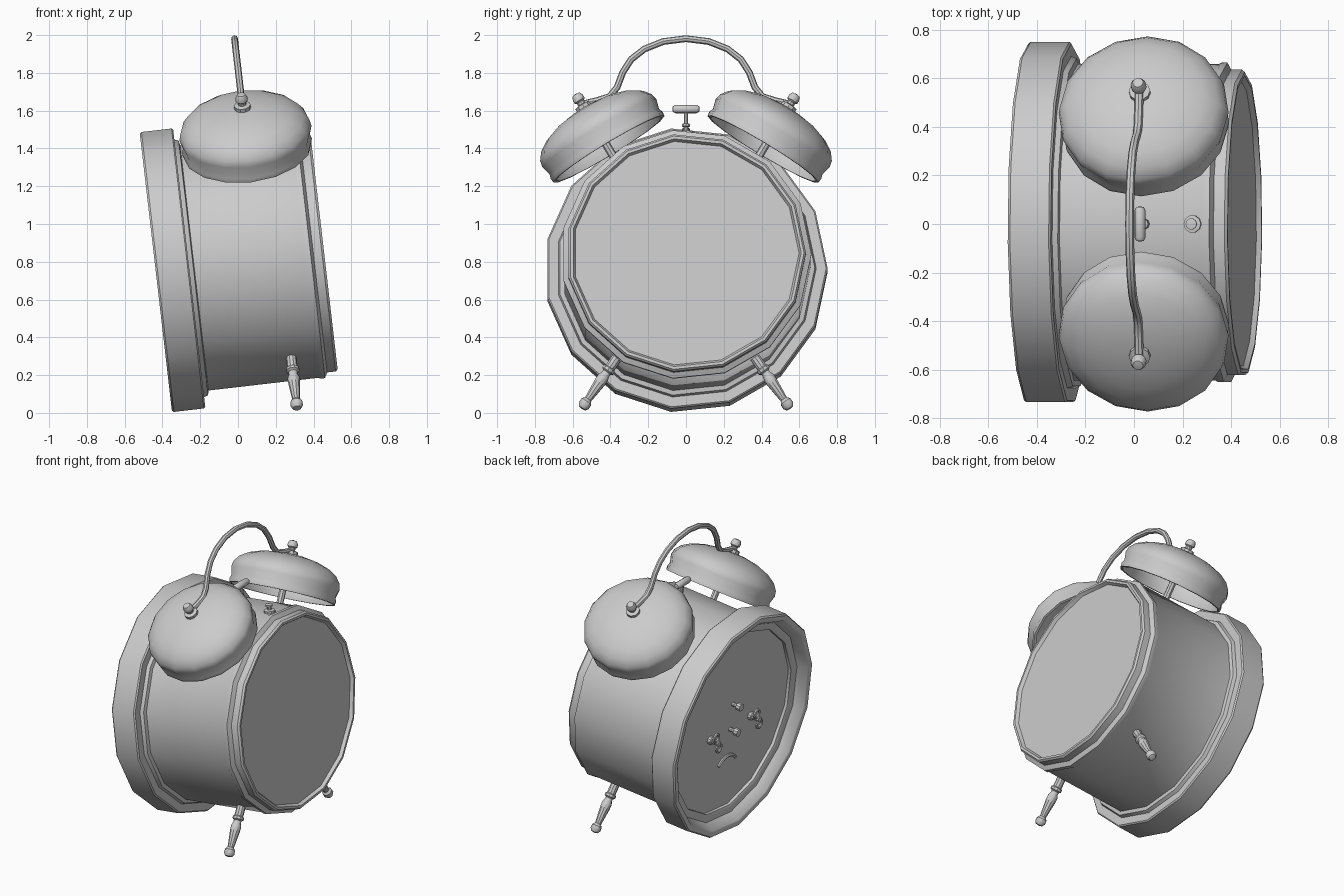
import bpy, bmesh, math
from mathutils import Matrix, Vector

if "Cube" in bpy.data.objects:
    bpy.data.objects.remove(bpy.data.objects["Cube"])

# Local clock frame: X = drum axis (dial faces +X), Y = width, Z = up; leans back slightly
CLOCK = Matrix.Translation((-0.435, 0, 0.745)) @ Matrix.Rotation(math.radians(-6.6), 4, 'Y')
# Turns a lathe made around Z into one around the drum axis
AXIAL = Matrix(((0, 0, 1, 0), (1, 0, 0, 0), (0, 1, 0, 0), (0, 0, 0, 1)))
MID = 0.556      # drum position of bells, handle and hammer


def finish(bm, name, m):
    bmesh.ops.remove_doubles(bm, verts=bm.verts, dist=1e-5)
    bmesh.ops.recalc_face_normals(bm, faces=bm.faces)
    me = bpy.data.meshes.new(name)
    bm.to_mesh(me)
    bm.free()
    me.transform(CLOCK @ m)
    ob = bpy.data.objects.new(name, me)
    bpy.context.collection.objects.link(ob)
    return ob


def lathe(name, profile, m, segs=15):
    """Spin (radius, height) points around Z."""
    bm = bmesh.new()
    rings = []
    for r, h in profile:
        if r == 0:
            rings.append([bm.verts.new((0, 0, h))] * segs)
        else:
            rings.append([bm.verts.new((r * math.cos(2 * math.pi * i / segs),
                                        r * math.sin(2 * math.pi * i / segs), h))
                          for i in range(segs)])
    for a, b in zip(rings, rings[1:]):
        for i in range(segs):
            j = (i + 1) % segs
            quad = list(dict.fromkeys((a[i], a[j], b[j], b[i])))
            if len(quad) > 2:
                bm.faces.new(quad)
    return finish(bm, name, m)


def tube(name, points, radius, segs=8, closed=False):
    """Sweep a round section along points lying in a plane of constant X."""
    bm = bmesh.new()
    pts = [Vector(p) for p in points]
    n = len(pts)
    rings = []
    for k, p in enumerate(pts):
        a = pts[(k - 1) % n] if closed else pts[max(k - 1, 0)]
        b = pts[(k + 1) % n] if closed else pts[min(k + 1, n - 1)]
        side = Vector((1, 0, 0))
        up = (b - a).normalized().cross(side)
        rings.append([bm.verts.new(p + radius * (math.cos(t) * side + math.sin(t) * up))
                      for t in (2 * math.pi * i / segs for i in range(segs))])
    pairs = list(zip(rings, rings[1:]))
    if closed:
        pairs.append((rings[-1], rings[0]))
    else:
        bm.faces.new(rings[0])
        bm.faces.new(rings[-1])
    for a, b in pairs:
        for i in range(segs):
            j = (i + 1) % segs
            bm.faces.new((a[i], a[j], b[j], b[i]))
    return finish(bm, name, Matrix())


def circle(x, y, z, r, n=12):
    return [(x, y + r * math.cos(2 * math.pi * i / n), z + r * math.sin(2 * math.pi * i / n))
            for i in range(n)]


# Drum case: recessed back, wide rear rim, body and front bezel
lathe("case", [(0.62, 0.095), (0.62, 0.075), (0.64, 0.065), (0.67, 0.065), (0.705, 0.005),
               (0.715, 0), (0.742, 0), (0.75, 0.01), (0.75, 0.17), (0.742, 0.178),
               (0.69, 0.178), (0.682, 0.2), (0.658, 0.205), (0.658, 0.79),
               (0.664, 0.80), (0.664, 0.825), (0.635, 0.84), (0.635, 0.885),
               (0.625, 0.897), (0.61, 0.897), (0.598, 0.875)], AXIAL)
lathe("back_panel", [(0, 0.095), (0.62, 0.095)], AXIAL)
lathe("dial", [(0, 0.876), (0.6, 0.876)], AXIAL, 30)

# Bells with posts and nuts, and front legs, on both sides
for s, side in ((1, "right"), (-1, "left")):
    m = (Matrix.Translation((MID, 0, 0)) @ Matrix.Rotation(math.radians(-31 * s), 4, 'X')
         @ Matrix.Translation((0, 0.045 * s, 0)))
    lathe("bell_" + side, [(0, 0.972), (0.09, 0.968), (0.18, 0.953), (0.26, 0.925), (0.315, 0.89),
                           (0.345, 0.85), (0.352, 0.815), (0.338, 0.765), (0.346, 0.74),
                           (0.343, 0.717), (0.328, 0.717), (0.322, 0.765), (0.335, 0.815),
                           (0.3, 0.88), (0.17, 0.938), (0, 0.957)], m, 16)
    lathe("bell_post_" + side, [(0.022, 0.62), (0.022, 0.96)], m, 8)
    lathe("bell_nut_" + side, [(0.044, 0.965), (0.044, 0.99), (0.022, 0.995), (0.022, 1.01),
                               (0.032, 1.018), (0.032, 1.038), (0.022, 1.056), (0, 1.06)], m, 10)

    leg = (Matrix.Translation((0.66, 0, 0)) @ Matrix.Rotation(math.radians(180 + 34.5 * s), 4, 'X'))
    lathe("front_leg_" + side, [(0, 0.62), (0.028, 0.62), (0.028, 0.71), (0.036, 0.716),
                                (0.036, 0.732), (0.024, 0.74), (0.024, 0.755), (0.032, 0.775),
                                (0.031, 0.81), (0.02, 0.915), (0.032, 0.93), (0.033, 0.955),
                                (0.022, 0.972), (0, 0.977)], leg, 10)

# Carrying handle, mirrored from half a path
half = [(0.535, 0.835), (0.47, 0.85), (0.405, 0.872), (0.365, 0.92), (0.335, 1.0), (0.29, 1.07),
        (0.22, 1.125), (0.12, 1.165)]
path = [(MID, -y, z) for y, z in half] + [(MID, 0, 1.18)] + [(MID, y, z) for y, z in half[::-1]]
tube("handle", path, 0.018)

# Hammer: stem with a rounded cross head
at_mid = Matrix.Translation((MID, 0, 0))
lathe("hammer_stem", [(0.022, 0.64), (0.022, 0.7), (0.01, 0.705), (0.01, 0.8)], at_mid, 8)
head = Matrix.Translation((MID, 0, 0.805)) @ Matrix.Rotation(math.radians(90), 4, 'X')
lathe("hammer_head", [(0, -0.072), (0.015, -0.07), (0.023, -0.055), (0.023, 0.055),
                      (0.015, 0.07), (0, 0.072)], head, 10)

# Stop button on top of the drum
lathe("stop_button", [(0.036, 0.64), (0.036, 0.665), (0.014, 0.668), (0.014, 0.685), (0.023, 0.69),
                      (0.023, 0.702), (0, 0.706)], Matrix.Translation((0.756, 0, 0)), 10)

# Back controls: two setting knobs, two winding keys and a curved regulator slot
for name, z in (("alarm_knob", 0.12), ("time_knob", -0.06)):
    lathe(name, [(0.014, 0.1), (0.014, 0.06), (0.026, 0.055), (0.026, 0.025), (0, 0.022)],
          Matrix.Translation((0, 0, z)) @ AXIAL, 10)
for s, side in ((1, "right"), (-1, "left")):
    y, z = 0.22 * s, -0.05
    lathe("key_shaft_" + side, [(0.028, 0.1), (0.028, 0.075), (0.018, 0.07), (0.018, 0.02), (0, 0.018)],
          Matrix.Translation((0, y, z)) @ AXIAL, 10)
    for w, part in ((1, "upper"), (-1, "lower")):
        tube(f"key_wing_{part}_{side}",
             circle(0.035, y + 0.02 * w, z + 0.043 * w, 0.027), 0.009, 6, True)
arc = [(0.092, 0.12 * math.cos(t), -0.37 + 0.12 * math.sin(t))
       for t in (math.radians(40 + 12.5 * i) for i in range(9))]
tube("regulator_slot", arc, 0.012, 6)

# Smooth shading with crisp steps
for ob in bpy.context.scene.objects:
    ob.select_set(True)
    bpy.context.view_layer.objects.active = ob
bpy.ops.object.shade_smooth_by_angle(angle=math.radians(35))
